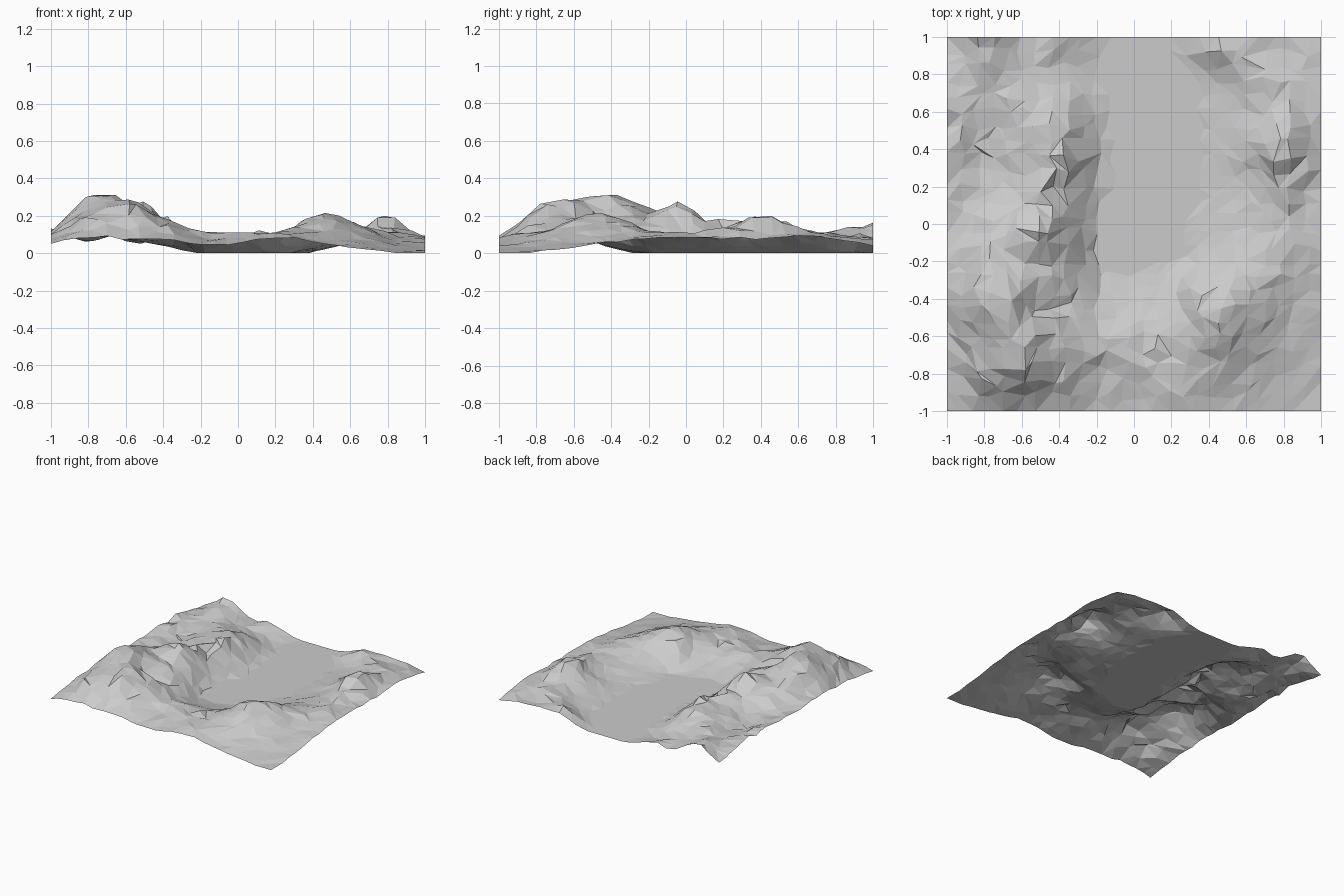
import bpy, bmesh, random
from math import floor
from mathutils import Vector, noise

if "Cube" in bpy.data.objects:
    bpy.data.objects.remove(bpy.data.objects["Cube"])

random.seed(4)

# Coarse relief in hundredths, rows from front (y=-1) to back, columns left to right
RELIEF = [
    [5, 9, 8, 7, 5, 5, 9, 6, 3, 1, 0],
    [8, 19, 24, 16, 9, 9, 11, 11, 7, 3, 1],
    [10, 24, 30, 19, 11, 10, 11, 17, 14, 6, 3],
    [11, 31, 26, 16, 5, 3, 6, 19, 17, 8, 6],
    [11, 22, 22, 17, 0, 0, 0, 5, 12, 11, 8],
    [10, 13, 22, 16, 0, 0, 0, 2, 8, 10, 8],
    [11, 7, 12, 16, 1, 0, 0, 1, 6, 13, 8],
    [12, 7, 13, 17, 2, 0, 0, 1, 8, 19, 8],
    [12, 9, 12, 14, 2, 0, 0, 1, 6, 13, 9],
    [9, 12, 8, 4, 0, 0, 0, 1, 8, 10, 8],
    [6, 17, 6, 7, 1, 0, 0, 5, 8, 7, 4],
]
# Rocky outcrops and gullies: x, y, radius, height change
CRAGS = [
    (0.43, -0.45, 0.09, 0.02), (0.76, 0.38, 0.08, 0.03), (0.6, -0.35, 0.08, 0.02),
    (-0.5, -0.03, 0.09, 0.06), (-0.33, 0.35, 0.08, 0.03), (-0.43, 0.2, 0.06, -0.03),
    (0.45, 0.92, 0.1, 0.05), (-0.51, -0.48, 0.09, -0.07), (-0.68, -0.45, 0.07, 0.04),
]


def cubic(a, b, c, d, t):
    return b + 0.5 * t * (c - a + t * (2 * a - 5 * b + 4 * c - d + t * (3 * (b - c) + d - a)))


def height(x, y):
    gx, gy = (x + 1) * 5, (y + 1) * 5
    i, j = min(floor(gx), 9), min(floor(gy), 9)
    clamp = lambda k: max(0, min(10, k))
    rows = []
    for dj in range(-1, 3):
        row = RELIEF[clamp(j + dj)]
        rows.append(cubic(*[row[clamp(i + di)] for di in range(-1, 3)], gx - i))
    z = max(0, cubic(*rows, gy - j) / 100)
    for cx, cy, r, h in CRAGS:
        z += h * max(0, 1 - ((x - cx) ** 2 + (y - cy) ** 2) / (2.5 * r * r)) ** 2
    # craggy detail fades out on the flat basin floor
    rough = min(1, max(z, 0) / 0.12) * 0.026
    z += rough * (noise.noise(Vector((x * 7, y * 7, 3))) + 0.8 * noise.noise(Vector((x * 15, y * 15, 8))))
    return max(0, min(0.31, z)) if z > 0.008 else 0


# Faceted terrain sheet: jittered grid with mixed diagonals
N = 25
bm = bmesh.new()
grid = []
for j in range(N + 1):
    line = []
    for i in range(N + 1):
        x, y = 2 * i / N - 1, 2 * j / N - 1
        if 0 < i < N:
            x += random.uniform(-0.028, 0.028)
        if 0 < j < N:
            y += random.uniform(-0.028, 0.028)
        line.append(bm.verts.new((x, y, height(x, y))))
    grid.append(line)

for j in range(N):
    for i in range(N):
        a, b = grid[j][i], grid[j][i + 1]
        c, d = grid[j + 1][i + 1], grid[j + 1][i]
        # choose the diagonal that follows the relief
        if abs(a.co.z - c.co.z) < abs(b.co.z - d.co.z):
            bm.faces.new((a, b, c))
            bm.faces.new((a, c, d))
        else:
            bm.faces.new((a, b, d))
            bm.faces.new((b, c, d))

mesh = bpy.data.meshes.new("terrain")
bm.to_mesh(mesh)
bm.free()
terrain = bpy.data.objects.new("terrain", mesh)
bpy.context.collection.objects.link(terrain)
